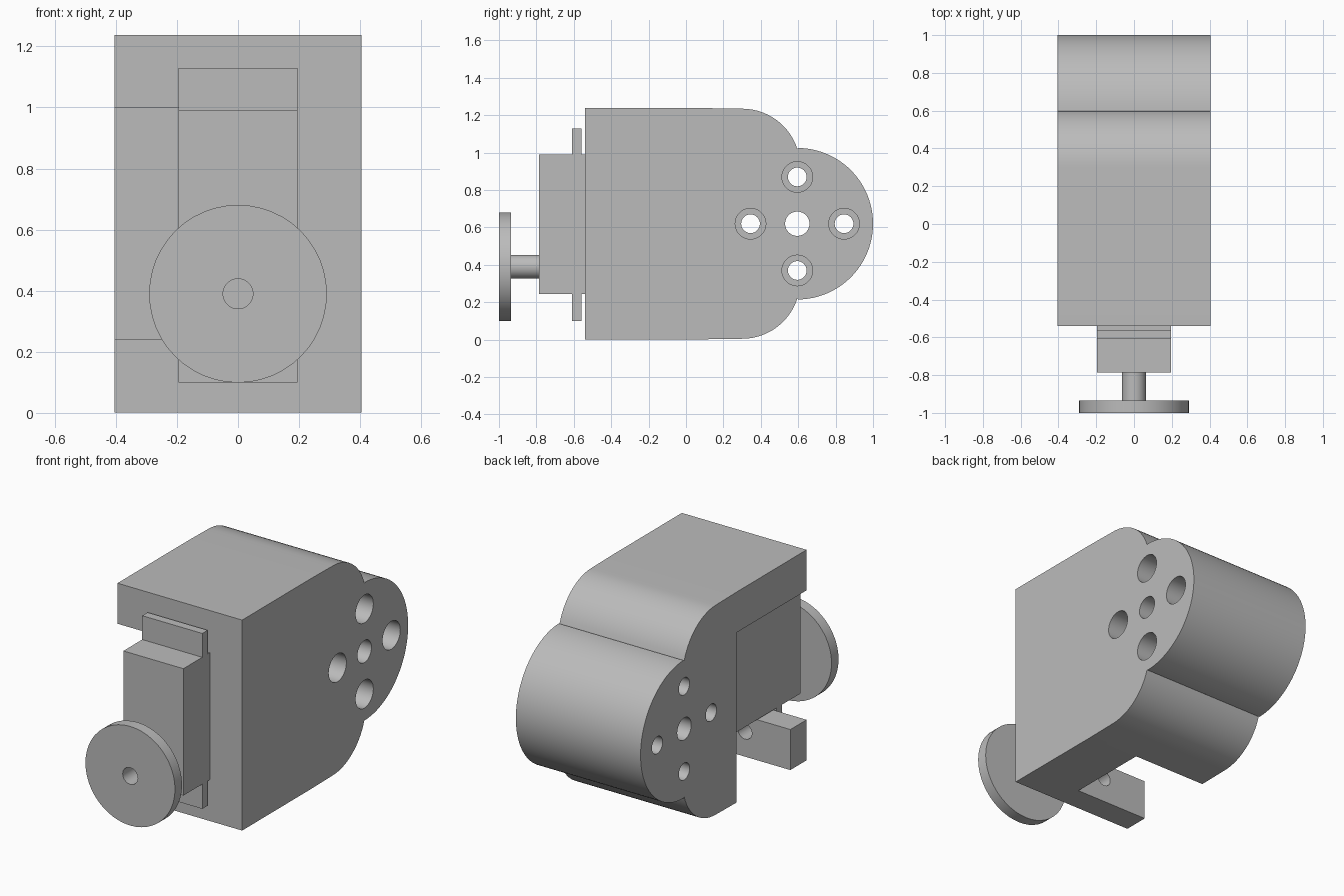
import bpy
import bmesh
from math import sin, cos, pi, radians

start = bpy.data.objects.get("Cube")
if start:
    bpy.data.objects.remove(start, do_unlink=True)

grey = bpy.data.materials.new("machined grey")
grey.use_nodes = True
COLOUR = (0.5, 0.5, 0.5, 1)
grey.diffuse_color = COLOUR
grey.node_tree.nodes["Principled BSDF"].inputs["Base Color"].default_value = COLOUR


def prism(name, outline, lo, hi, place):
    """Extrude a 2D outline from lo to hi; place maps (u, v, depth) to xyz."""
    bm = bmesh.new()
    face = bm.faces.new([bm.verts.new(place(u, v, lo)) for u, v in outline])
    moved = bmesh.ops.extrude_face_region(bm, geom=[face])["geom"]
    shift = place(0, 0, hi - lo)
    bmesh.ops.translate(bm, vec=shift, verts=[e for e in moved if isinstance(e, bmesh.types.BMVert)])
    bmesh.ops.recalc_face_normals(bm, faces=bm.faces)
    mesh = bpy.data.meshes.new(name)
    bm.to_mesh(mesh)
    bm.free()
    mesh.materials.append(grey)
    obj = bpy.data.objects.new(name, mesh)
    bpy.context.collection.objects.link(obj)
    return obj


def along_x(u, v, d):
    return (d, u, v)


def along_y(u, v, d):
    return (u, d, v)


def arc(cu, cv, r, a0, a1, steps):
    angles = [radians(a0 + (a1 - a0) * i / steps) for i in range(steps + 1)]
    return [(cu + r * cos(a), cv + r * sin(a)) for a in angles]


def rod(name, u, v, r, lo, hi, place, sides=48):
    return prism(name, arc(u, v, r, 0, 360, sides)[:-1], lo, hi, place)


def box(name, x0, x1, y0, y1, z0, z1):
    return prism(name, [(y0, z0), (y1, z0), (y1, z1), (y0, z1)], x0, x1, along_x)


def activate(obj):
    bpy.ops.object.select_all(action="DESELECT")
    obj.select_set(True)
    bpy.context.view_layer.objects.active = obj


def cut(obj, cutter):
    cutter.hide_render = True
    mod = obj.modifiers.new("cut", "BOOLEAN")
    mod.operation = "DIFFERENCE"
    mod.solver = "EXACT"
    mod.object = cutter
    activate(obj)
    bpy.ops.object.modifier_apply(modifier=mod.name)
    bpy.data.objects.remove(cutter, do_unlink=True)


# Body: square front, rounded shoulders and a round nose at the back
HALF, MID, NOSE_Y, NOSE_R = 0.405, 0.62, 0.595, 0.405
shoulder = arc(0.3, 0.925, 0.31, 90, 18, 14)
upper = [(-0.54, 1.238), (0.1, 1.238)] + shoulder
nose = arc(NOSE_Y, MID, NOSE_R, 89, -89, 48)
lower = [(y, 2 * MID - z) for y, z in reversed(upper)]
body = prism("body", upper + nose + lower, -HALF, HALF, along_x)

# Side pocket, open to the front and underneath, leaving a bar across the bottom
POCKET_X = 0.075
cut(body, box("pocket_cutter", -0.6, POCKET_X, -0.39, 0.108, -0.1, 1.0))
cut(body, box("mouth_cutter", -0.6, POCKET_X, -0.7, -0.35, 0.24, 1.0))
cut(body, rod("bar_hole_cutter", -0.11, 0.15, 0.045, -0.7, -0.3, along_y, 32))

# Centre bore and four counterbored bolt holes
cut(body, rod("bore_cutter", NOSE_Y, MID, 0.065, -0.6, 0.6, along_x))
for k in range(4):
    y = NOSE_Y + 0.25 * cos(k * pi / 2)
    z = MID + 0.25 * sin(k * pi / 2)
    cut(body, rod("bolt_cutter", y, z, 0.05, -0.6, 0.6, along_x, 40))
    cut(body, rod("counterbore_cutter", y, z, 0.082, 0.0, 0.6, along_x, 40))

# Sliding block with its retaining flange
block = box("sliding_block", -0.195, 0.195, -0.785, 0.0, 0.245, 0.99)
flange = box("block_flange", -0.195, 0.195, -0.61, -0.56, 0.1, 1.13)

# Adjusting knob and its stem
KNOB_Z = 0.39
stem = rod("knob_stem", 0, KNOB_Z, 0.064, -0.94, -0.78, along_y)
knob = rod("knob_disc", 0, KNOB_Z, 0.291, -1.0, -0.935, along_y)
for part in (knob, stem):
    cut(part, rod("knob_hole_cutter", 0, KNOB_Z, 0.049, -1.1, -0.8, along_y, 32))

for part in (body, stem, knob):
    activate(part)
    bpy.ops.object.shade_smooth_by_angle(angle=radians(30))
